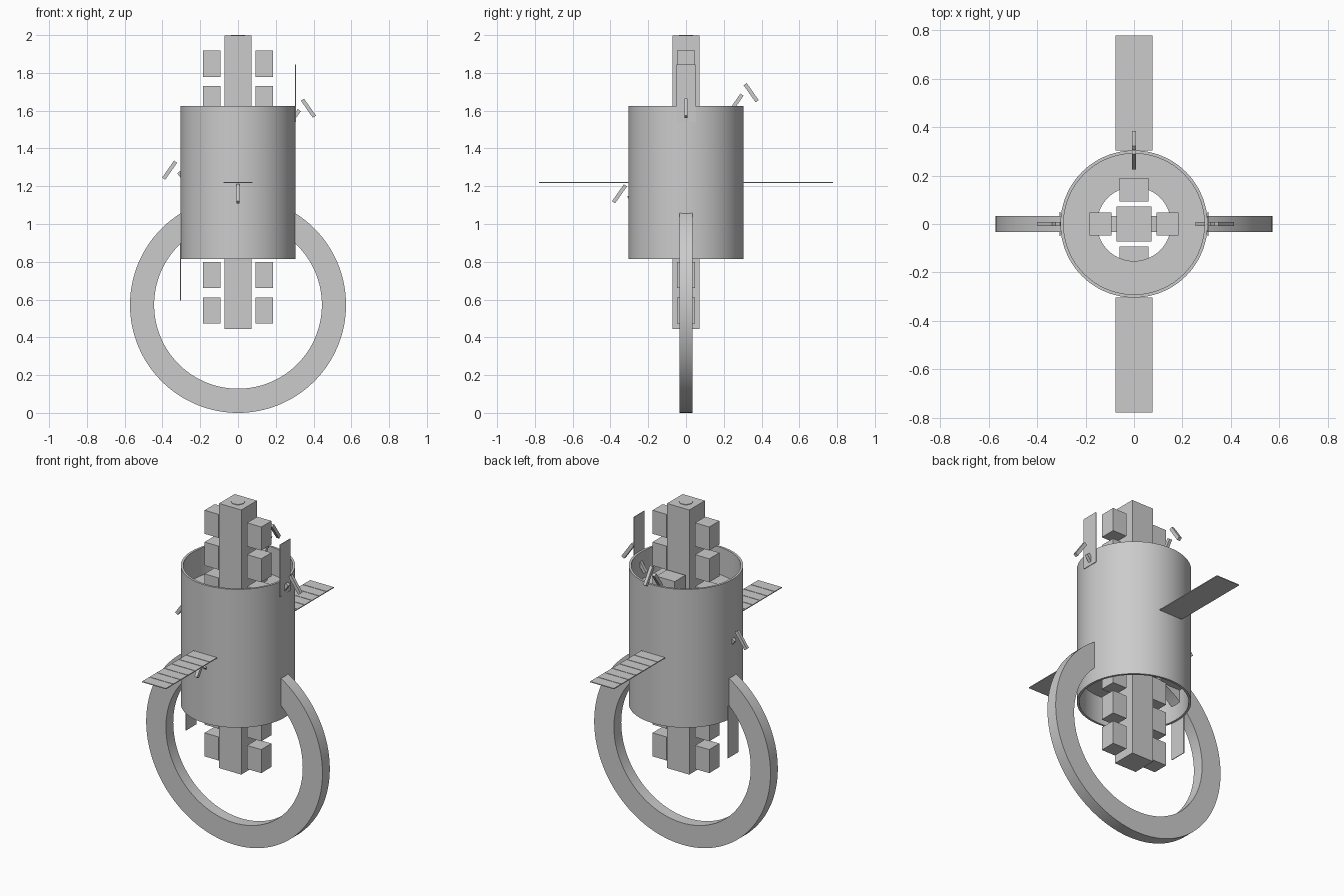
import bpy
import bmesh
from math import pi, radians, cos, sin
from mathutils import Matrix, Vector

cube = bpy.data.objects.get("Cube")
if cube:
    bpy.data.objects.remove(cube, do_unlink=True)

GREY = (0.6, 0.6, 0.6, 1.0)
mat = bpy.data.materials.new("hull_grey")
mat.use_nodes = True
mat.diffuse_color = GREY
mat.node_tree.nodes["Principled BSDF"].inputs["Base Color"].default_value = GREY


def finish(name, bm, smooth=False):
    bmesh.ops.recalc_face_normals(bm, faces=bm.faces)
    mesh = bpy.data.meshes.new(name)
    bm.to_mesh(mesh)
    bm.free()
    mesh.materials.append(mat)
    obj = bpy.data.objects.new(name, mesh)
    bpy.context.collection.objects.link(obj)
    if smooth:
        bpy.ops.object.select_all(action="DESELECT")
        obj.select_set(True)
        bpy.context.view_layer.objects.active = obj
        bpy.ops.object.shade_smooth_by_angle(angle=radians(30))
    return obj


def box(name, centre, size, rot=Matrix()):
    bm = bmesh.new()
    bmesh.ops.create_cube(bm, size=1)
    place = Matrix.Translation(centre) @ rot @ Matrix.Diagonal((*size, 1))
    bmesh.ops.transform(bm, matrix=place, verts=bm.verts)
    return finish(name, bm)


def band(name, inner, outer, low, high, place=Matrix(), steps=96):
    """Rectangular section spun around z into a closed ring."""
    bm = bmesh.new()
    section = [(inner, low), (outer, low), (outer, high), (inner, high)]
    rings = []
    for i in range(steps):
        a = 2 * pi * i / steps
        rings.append([bm.verts.new((r * cos(a), r * sin(a), z)) for r, z in section])
    for i, here in enumerate(rings):
        there = rings[(i + 1) % steps]
        for j in range(4):
            k = (j + 1) % 4
            bm.faces.new((here[j], there[j], there[k], here[k]))
    bmesh.ops.transform(bm, matrix=place, verts=bm.verts)
    return finish(name, bm, True)


# Central spine with a thin round cap
box("spine", (0, 0, 1.221), (0.144, 0.144, 1.552))
bm = bmesh.new()
bmesh.ops.create_cone(bm, cap_ends=True, segments=32, radius1=0.036, radius2=0.036,
                      depth=0.006, matrix=Matrix.Translation((0, 0, 1.997)))
finish("spine_cap", bm, True)

# Modules stacked along both sides of the spine
for row in range(8):
    for side in (-1, 1):
        box("side_module", (side * 0.138, 0, 0.543 + row * 0.1865), (0.092, 0.094, 0.138))
box("back_module", (0, 0.141, 1.55), (0.12, 0.098, 0.138))
box("front_module", (0, -0.141, 1.3), (0.12, 0.098, 0.138))

# Open hull with annular decks inside
band("hull", 0.291, 0.304, 0.815, 1.626)
for z in (0.98, 1.45):
    band("deck", 0.153, 0.292, z, z + 0.015)

# Large upright ring
upright = Matrix.Translation((0, 0, 0.572)) @ Matrix.Rotation(pi / 2, 4, "X")
band("habitat_ring", 0.444, 0.572, -0.034, 0.034, upright, 128)

# Solar panels with thin cross ribs
for side in (-1, 1):
    box("solar_panel", (0, side * 0.541, 1.219), (0.154, 0.474, 0.005))
    for i in range(1, 7):
        y = side * (0.304 + 0.474 * i / 7)
        box("panel_rib", (0, y, 1.222), (0.15, 0.005, 0.003))

# Upright radiator fins
for side, z in ((1, 1.693), (-1, 0.747)):
    box("radiator_fin", (side * 0.305, 0, z), (0.004, 0.1, 0.305))

# Two-segment arms: the inner part climbs outward, the outer part drops
for angle, reach, z in ((0, 0.373, 1.613), (90, 0.345, 1.695),
                        (180, 0.362, 1.285), (270, 0.352, 1.16)):
    turn = Matrix.Rotation(radians(angle), 4, "Z")
    for part, dr, dz, tilt in (("outer_arm", 0, 0, 55), ("inner_arm", -0.08, -0.055, -55)):
        centre = turn @ Vector((reach + dr, 0, z + dz))
        box(part, centre, (0.11, 0.018, 0.02), turn @ Matrix.Rotation(radians(tilt), 4, "Y"))
